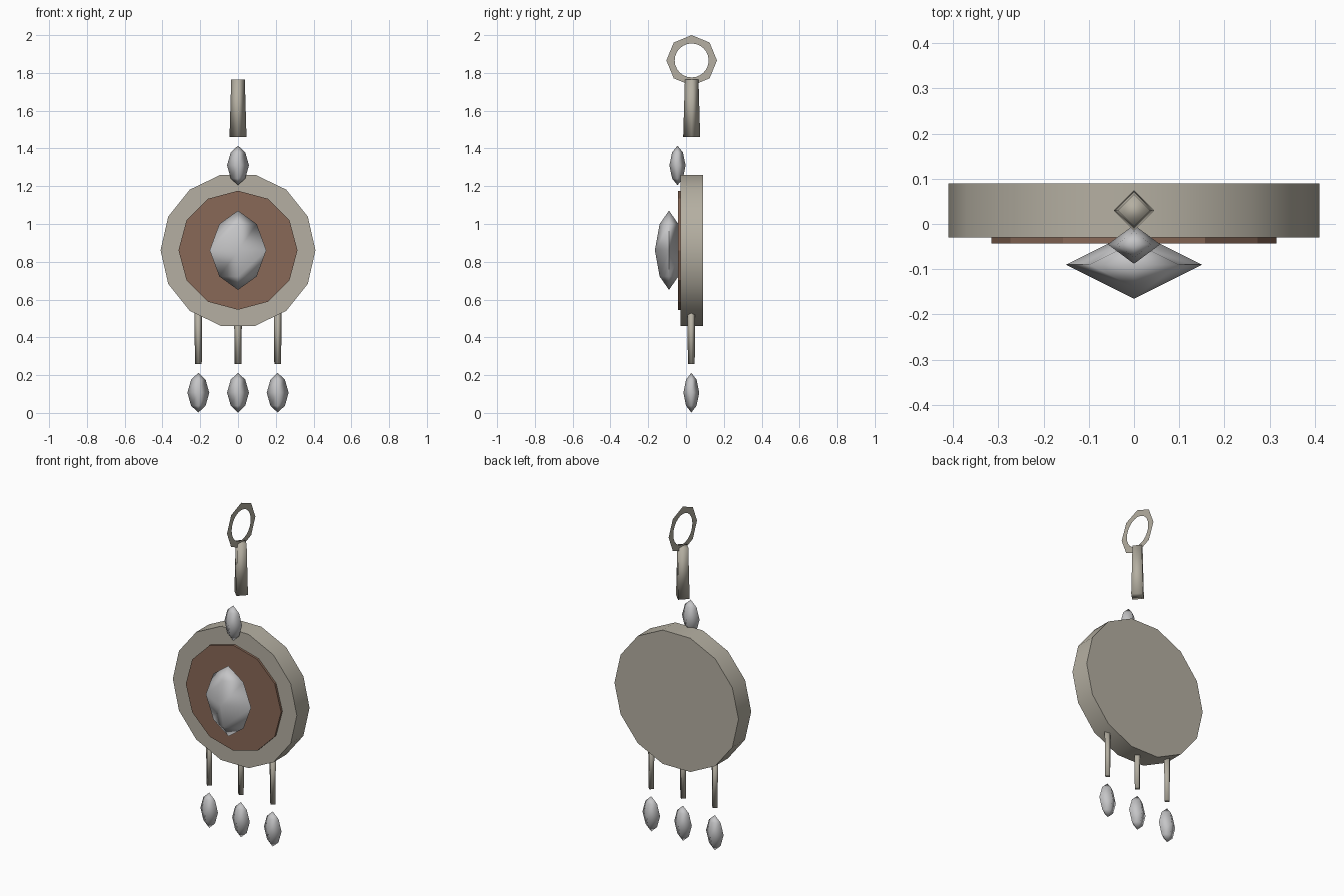
import bpy, bmesh
from math import sin, cos, pi, radians
from mathutils import Matrix, Vector

cube = bpy.data.objects.get("Cube")
if cube:
    bpy.data.objects.remove(cube)


def material(name, r, g, b):
    m = bpy.data.materials.new(name)
    m.use_nodes = True
    m.diffuse_color = (r, g, b, 1)
    m.node_tree.nodes["Principled BSDF"].inputs["Base Color"].default_value = (r, g, b, 1)
    return m


BONE = material("bone beige", 0.46, 0.43, 0.36)
BROWN = material("leather brown", 0.25, 0.14, 0.095)
SILVER = material("silver grey", 0.56, 0.56, 0.57)


def finish(name, bm, mat, smooth=None):
    bmesh.ops.recalc_face_normals(bm, faces=bm.faces)
    mesh = bpy.data.meshes.new(name)
    bm.to_mesh(mesh)
    bm.free()
    mesh.materials.append(mat)
    obj = bpy.data.objects.new(name, mesh)
    bpy.context.collection.objects.link(obj)
    if smooth:
        bpy.ops.object.select_all(action="DESELECT")
        obj.select_set(True)
        bpy.context.view_layer.objects.active = obj
        bpy.ops.object.shade_smooth_by_angle(angle=radians(smooth))
    return obj


def lathe(name, profile, sides, centre, mat, flat=1.0, facing=False, smooth=None):
    """Turn (radius, height) pairs about z, or about -y when facing is set."""
    bm = bmesh.new()
    rings = []
    for r, h in profile:
        count = sides if r > 0 else 1
        angles = [2 * pi * i / sides for i in range(count)]
        rings.append([bm.verts.new((r * cos(a), r * sin(a) * flat, h)) for a in angles])
    for low, high in zip(rings, rings[1:]):
        for i in range(sides):
            j = (i + 1) % sides
            corners = [low[i % len(low)], low[j % len(low)],
                       high[j % len(high)], high[i % len(high)]]
            bm.faces.new(list(dict.fromkeys(corners)))
    for end in (rings[0], rings[-1]):
        if len(end) > 1:
            bm.faces.new(end)
    turn = Matrix.Rotation(pi / 2, 4, "X") if facing else Matrix()
    bm.transform(Matrix.Translation(Vector(centre)) @ turn)
    return finish(name, bm, mat, smooth)


def gem(name, radius, depth, half, centre):
    # four-sided pointed bead with a swollen middle
    profile = [(0, -half), (0.66 * radius, -0.66 * half), (radius, 0),
               (0.66 * radius, 0.66 * half), (0, half)]
    lathe(name, profile, 4, centre, SILVER, flat=depth / radius, smooth=120)


# Round body and its inlaid plate
lathe("disc", [(0.41, -0.09), (0.41, 0.03)], 14, (0, 0, 0.861), BONE, facing=True, smooth=40)
lathe("inlay", [(0.315, 0.03), (0.315, 0.043)], 12, (0, 0, 0.861), BROWN, facing=True)

# Gems on the front
gem("centre_gem", 0.15, 0.075, 0.21, (0, -0.09, 0.861))
gem("upper_gem", 0.058, 0.043, 0.105, (0, -0.045, 1.31))

# Hanging rods with a gem below each
for side, x in (("right", -0.21), ("middle", 0), ("left", 0.21)):
    lathe(side + "_rod", [(0.018, 0.26), (0.021, 0.56)], 4, (x, 0.028, 0), BONE, smooth=100)
    gem(side + "_gem", 0.058, 0.042, 0.105, (x, 0.028, 0.107))

# Stem above the body
lathe("stem", [(0.045, 1.46), (0.036, 1.765)], 4, (0, 0.03, 0), BONE, smooth=100)

# Flat hanging ring: octagonal outside, round hole
bm = bmesh.new()
inner, outer = [], []
for i in range(24):
    a = 2 * pi * i / 24
    reach = 0.134 * cos(pi / 8) / cos(a % (pi / 4) - pi / 8)
    for ring, r in ((inner, 0.09), (outer, reach)):
        ring.append(bm.verts.new((0, 0.03 + r * cos(a), 1.866 + r * sin(a))))
for i in range(24):
    j = (i + 1) % 24
    bm.faces.new((inner[i], inner[j], outer[j], outer[i]))
finish("hanging_ring", bm, BONE)
